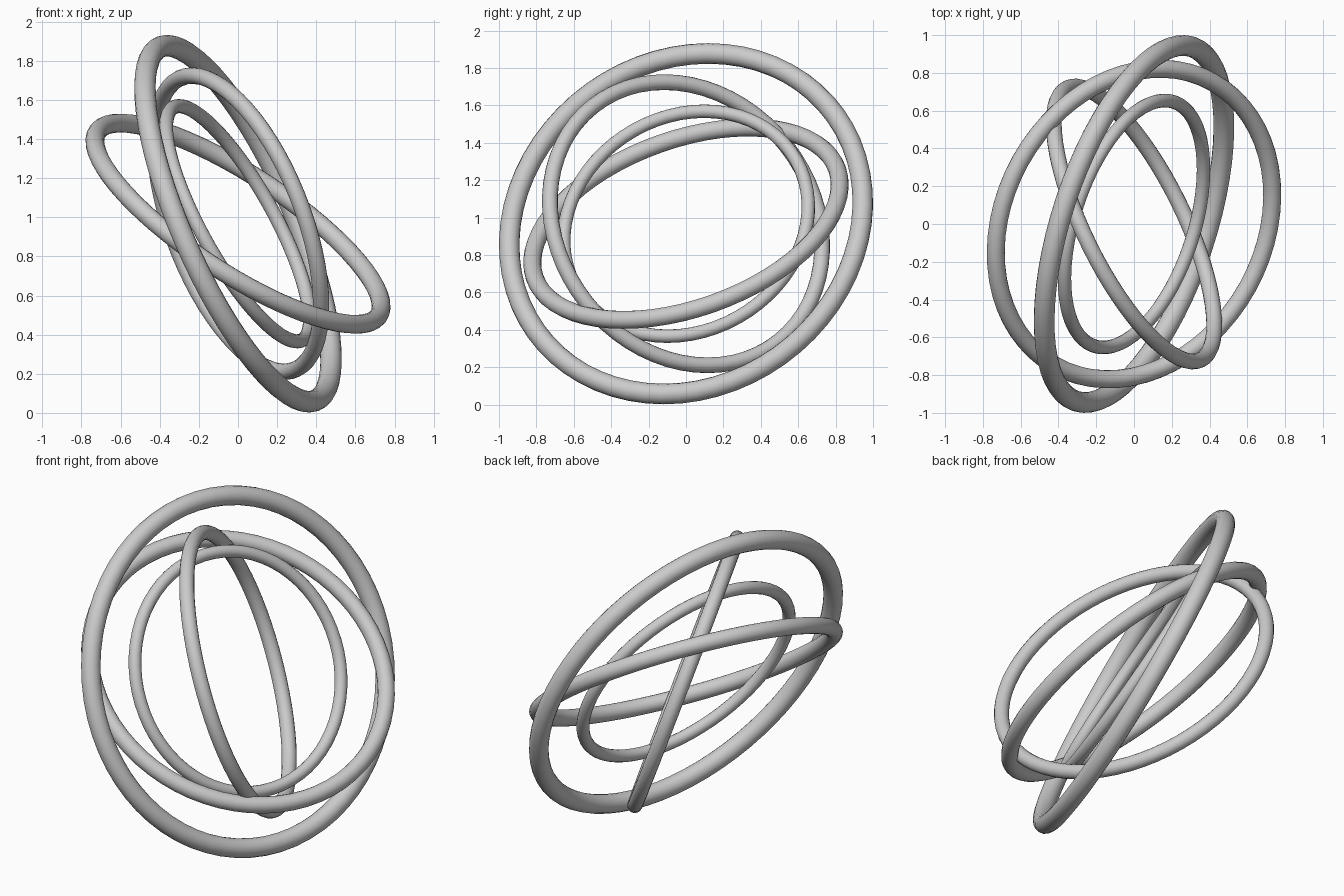
import bpy
from mathutils import Vector

if "Cube" in bpy.data.objects:
    bpy.data.objects.remove(bpy.data.objects["Cube"])

CENTRE = Vector((0, 0, 0.967))


def ring(name, radius, tube, axis):
    """Smooth round ring about the shared centre, its axle along the given axis."""
    turn = Vector(axis).to_track_quat('Z', 'Y').to_euler()
    bpy.ops.mesh.primitive_torus_add(
        major_radius=radius, minor_radius=tube,
        major_segments=64, minor_segments=16,
        location=CENTRE, rotation=turn)
    obj = bpy.context.object
    obj.name = name
    bpy.ops.object.shade_smooth()


# Four nested rings, each tilted its own way
ring("outer_ring", 0.987, 0.055, (0.877, -0.288, 0.387))
ring("flat_tilted_ring", 0.859, 0.048, (0.523, -0.290, 0.800))
ring("crossing_ring", 0.801, 0.042, (0.847, 0.417, 0.327))
ring("inner_ring", 0.680, 0.036, (0.840, -0.274, 0.466))
